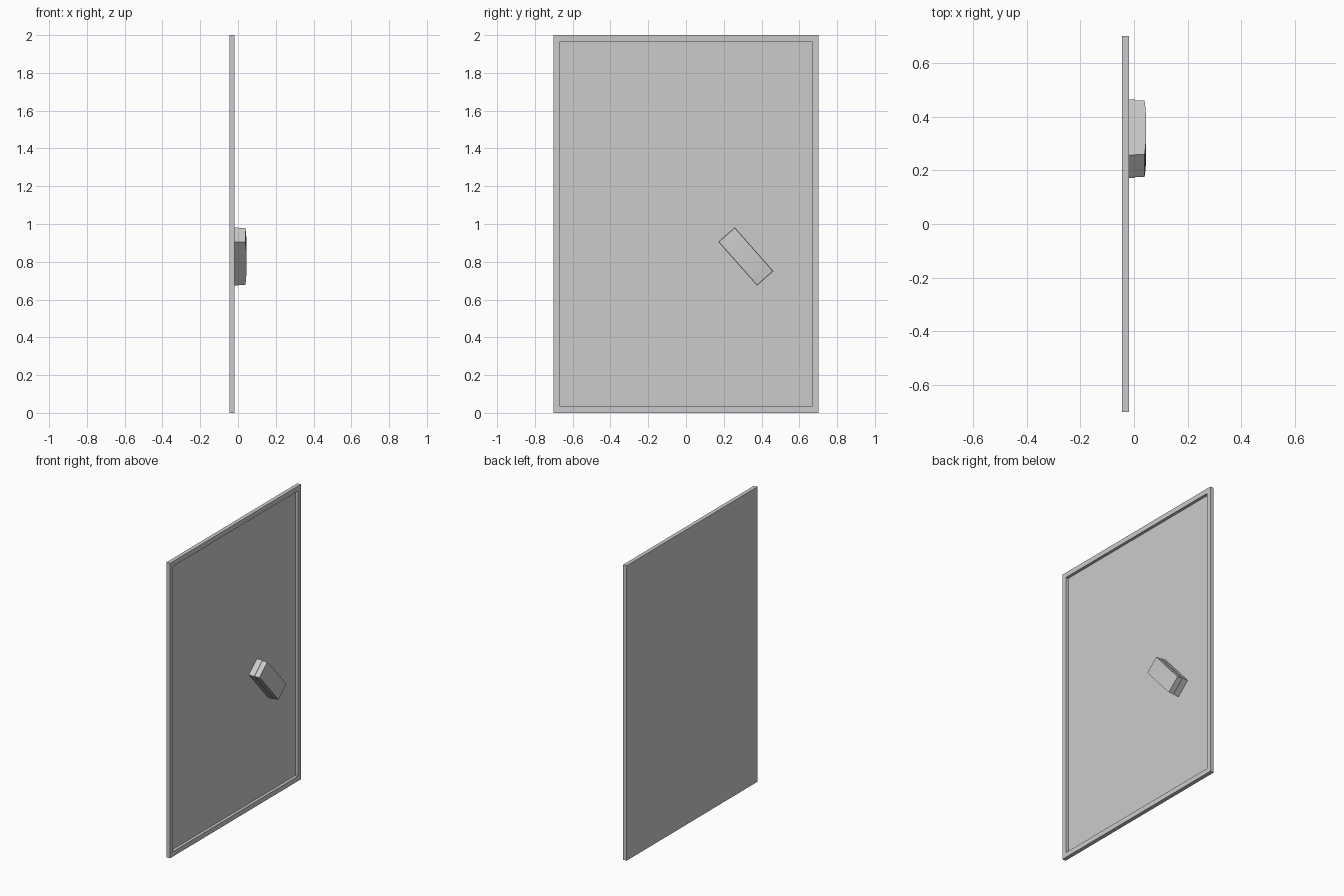
import bpy, bmesh, math
from mathutils import Matrix

if "Cube" in bpy.data.objects:
    bpy.data.objects.remove(bpy.data.objects["Cube"])

def finish(name, bm):
    bmesh.ops.recalc_face_normals(bm, faces=bm.faces)
    mesh = bpy.data.meshes.new(name)
    bm.to_mesh(mesh)
    bm.free()
    obj = bpy.data.objects.new(name, mesh)
    bpy.context.collection.objects.link(obj)
    return obj

# door panel with a shallow tray-like recess on its +x side
FLOOR = -0.038
bm = bmesh.new()
bmesh.ops.create_cube(bm, size=1)
for v in bm.verts:
    v.co.x = -0.0185 if v.co.x > 0 else -0.045
    v.co.y *= 1.402
    v.co.z = (v.co.z + 0.5) * 2
face = max(bm.faces, key=lambda f: f.calc_center_median().x)
bmesh.ops.inset_region(bm, faces=[face], thickness=0.047)
rec = bmesh.ops.extrude_face_region(bm, geom=[face])
for v in rec['geom']:
    if isinstance(v, bmesh.types.BMVert):
        v.co.x = FLOOR
bmesh.ops.delete(bm, geom=[f for f in [face] if f.is_valid], context='FACES')
finish("door_panel", bm)

# handle parts: side profile (length, x) extruded across the width, then tilted
PLACE = Matrix.Translation((0, 0.317, 0.828)) @ Matrix.Rotation(math.radians(-48.5), 4, 'X')

def handle_part(name, profile, width):
    bm = bmesh.new()
    verts = [bm.verts.new((x, l, -width / 2)) for l, x in profile]
    f = bm.faces.new(verts)
    ext = bmesh.ops.extrude_face_region(bm, geom=[f])
    bmesh.ops.translate(bm, vec=(0, 0, width),
                        verts=[v for v in ext['geom'] if isinstance(v, bmesh.types.BMVert)])
    bm.transform(PLACE)
    return finish(name, bm)

L = 0.155
handle_part("handle_base", [(-L, FLOOR), (L, FLOOR), (L, 0.003), (-L, 0.003)], 0.116)

# grip with a gently bowed outer face
l = L - 0.003
bow = [(l * t, 0.045 - 0.006 * abs(t) ** 3) for t in [1 - i / 6 for i in range(13)]]
grip = handle_part("handle_grip", [(-l, 0.003), (l, 0.003)] + bow, 0.112)
bpy.context.view_layer.objects.active = grip
grip.select_set(True)
bpy.ops.object.shade_smooth_by_angle(angle=math.radians(30))
